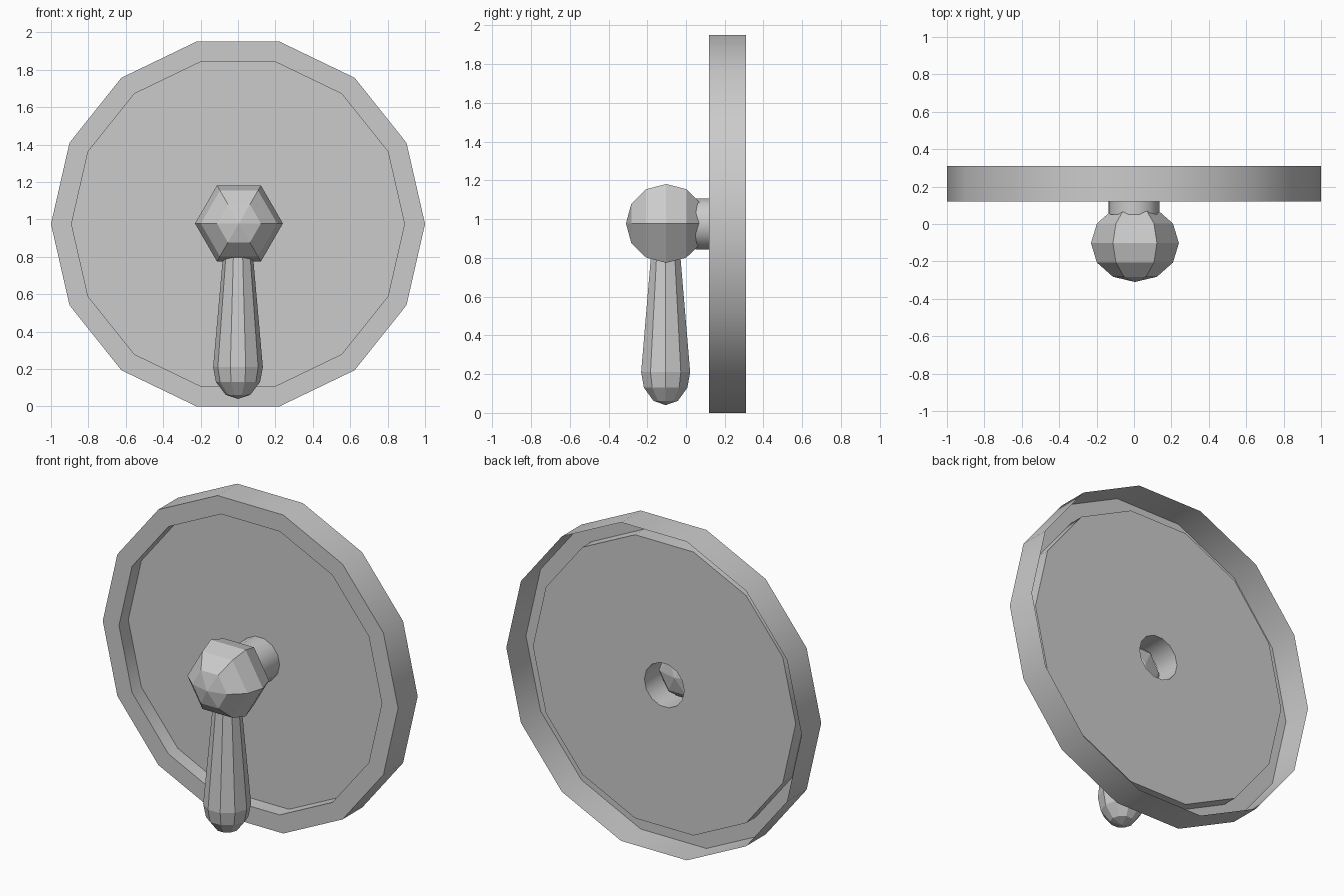
import bpy
import bmesh
from math import pi, sin, cos, radians
from mathutils import Matrix, Vector

cube = bpy.data.objects.get("Cube")
if cube:
    bpy.data.objects.remove(cube, do_unlink=True)

grey = bpy.data.materials.new("light_grey")
grey.use_nodes = True
grey.diffuse_color = (0.6, 0.6, 0.6, 1)
grey.node_tree.nodes["Principled BSDF"].inputs["Base Color"].default_value = (0.6, 0.6, 0.6, 1)


def lathe(name, profile, sides, location, along_y=False, smooth=False):
    """Spin a (radius, height) profile about z, or lay its axis along y (height towards the front)."""
    bm = bmesh.new()
    verts = [bm.verts.new((r, 0, h)) for r, h in profile]
    edges = [bm.edges.new(pair) for pair in zip(verts, verts[1:])]
    bmesh.ops.spin(bm, geom=verts + edges, axis=(0, 0, 1), cent=(0, 0, 0),
                   angle=2 * pi, steps=sides, use_duplicate=False)
    bmesh.ops.remove_doubles(bm, verts=bm.verts, dist=0.0005)
    bmesh.ops.dissolve_degenerate(bm, edges=bm.edges, dist=0.0001)
    bmesh.ops.recalc_face_normals(bm, faces=bm.faces)
    # The face farthest from the axis must look outwards
    outer = max(bm.faces, key=lambda f: f.calc_center_median().xy.length)
    centre = outer.calc_center_median()
    if outer.normal.dot(Vector((centre.x, centre.y, 0))) < 0:
        bmesh.ops.reverse_faces(bm, faces=bm.faces)
    if along_y:
        bm.transform(Matrix.Rotation(radians(90), 4, "X"))
    mesh = bpy.data.meshes.new(name)
    bm.to_mesh(mesh)
    bm.free()
    mesh.materials.append(grey)
    obj = bpy.data.objects.new(name, mesh)
    obj.location = location
    bpy.context.collection.objects.link(obj)
    if smooth:
        bpy.ops.object.select_all(action="DESELECT")
        obj.select_set(True)
        bpy.context.view_layer.objects.active = obj
        bpy.ops.object.shade_smooth_by_angle(angle=radians(30))
    return obj


AXIS_Z = 0.975

# Wheel shell: hollow shaft, recessed web, front lip and outer rim, open at the back
lathe("wheel_with_shaft",
      [(0.135, -0.05), (0.135, -0.21), (0.89, -0.21), (0.89, -0.12), (1, -0.12), (1, -0.31)],
      14, (0, 0, AXIS_Z), along_y=True, smooth=True)

# Faceted hub ball with its pole facing the front
ball = [(0.235 * sin(i * pi / 6), 0.208 * cos(i * pi / 6)) for i in range(7)]
lathe("hub_ball", ball, 6, (0.005, -0.102, AXIS_Z + 0.003), along_y=True)

# Tapered handle hanging from the ball, with a rounded tip
lathe("handle",
      [(0, 0.92), (0.07, 0.92), (0.133, 0.21), (0.118, 0.13), (0.066, 0.062), (0, 0.04)],
      10, (0, -0.105, 0))
